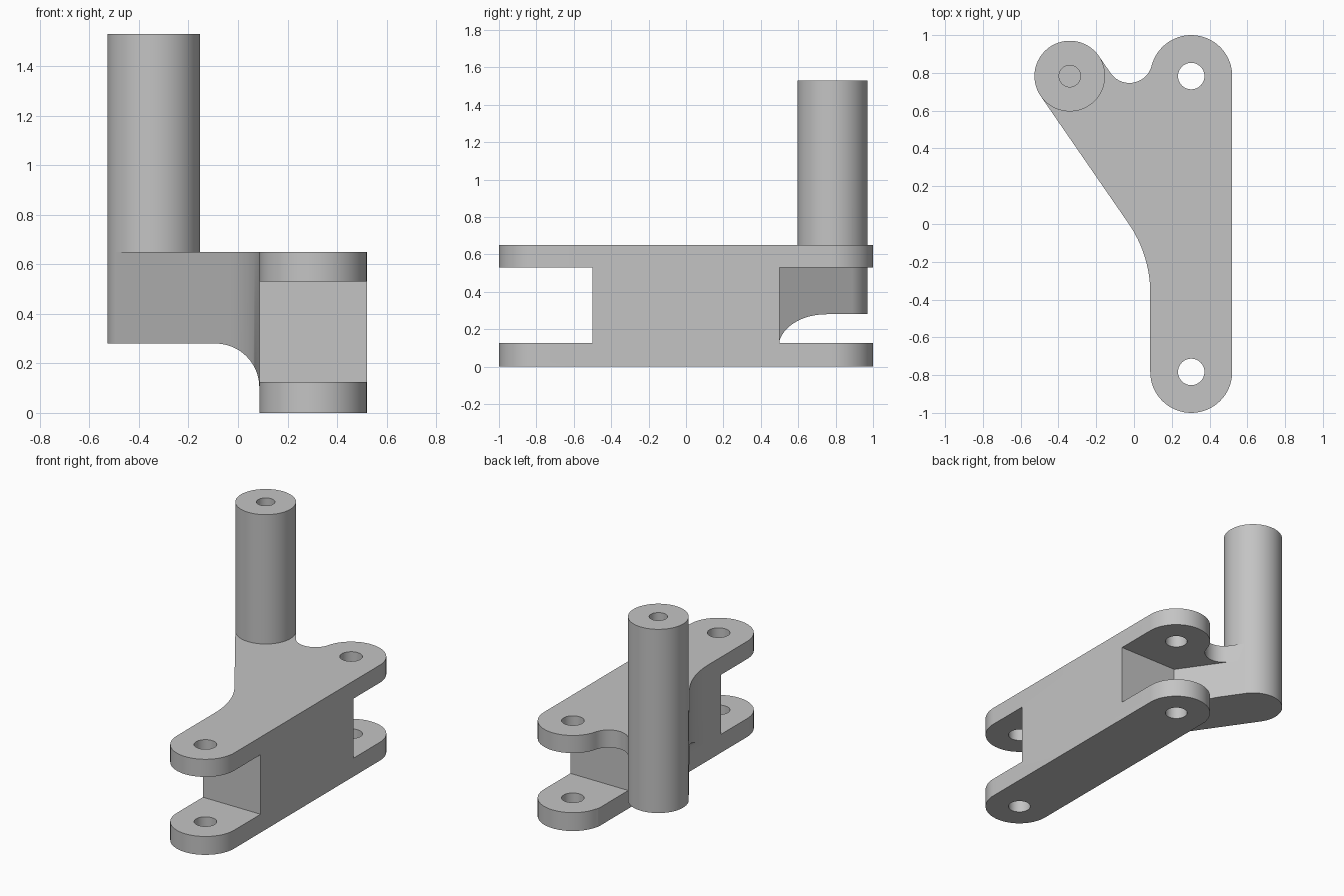
import bpy, bmesh
from math import sin, cos, pi, atan2, radians, sqrt
from mathutils import Vector

cube = bpy.data.objects.get("Cube")
if cube:
    bpy.data.objects.remove(cube, do_unlink=True)

# Main dimensions
LUG_X, LUG_Y, LUG_R, PIN_R = 0.303, 0.783, 0.217, 0.07
POST, POST_R, BORE_R = Vector((-0.34, 0.783)), 0.187, 0.057
HEIGHT, POST_TOP, ARM_Z = 0.65, 1.53, 0.28
SLOT_LOW, SLOT_HIGH, SLOT_Y = 0.125, 0.53, 0.5
SIDE = LUG_X - LUG_R                      # left wall of the bar

grey = bpy.data.materials.new("satin grey")
grey.use_nodes = True
colour = (0.55, 0.55, 0.55, 1)
grey.diffuse_color = colour
grey.node_tree.nodes["Principled BSDF"].inputs["Base Color"].default_value = colour


def arc(centre, r, start, end, n=32):
    """Points on an arc, angles in radians."""
    return [Vector((centre[0] + r * cos(start + (end - start) * i / n),
                    centre[1] + r * sin(start + (end - start) * i / n)))
            for i in range(n + 1)]


def prism(name, outline, low, high, along_y=False):
    """Extrude a closed outline along z, or an x-z outline along y."""
    bm = bmesh.new()
    place = (lambda p, h: (p[0], h, p[1])) if along_y else (lambda p, h: (p[0], p[1], h))
    face = bm.faces.new([bm.verts.new(place(p, low)) for p in outline])
    top = bmesh.ops.extrude_face_region(bm, geom=[face])
    shift = place((0, 0), high - low)
    bmesh.ops.translate(bm, vec=shift,
                        verts=[v for v in top["geom"] if isinstance(v, bmesh.types.BMVert)])
    bmesh.ops.recalc_face_normals(bm, faces=bm.faces)
    mesh = bpy.data.meshes.new(name)
    bm.to_mesh(mesh)
    bm.free()
    ob = bpy.data.objects.new(name, mesh)
    bpy.context.collection.objects.link(ob)
    mesh.materials.append(grey)
    return ob


def disc(name, centre, r, low, high, n=64):
    return prism(name, arc(centre, r, 0, 2 * pi, n)[:-1], low, high)


def combine(body, tool, operation="DIFFERENCE"):
    """Apply a boolean and discard its helper."""
    tool.hide_render = True
    mod = body.modifiers.new(tool.name, "BOOLEAN")
    mod.operation, mod.object, mod.solver = operation, tool, "EXACT"
    bpy.ops.object.select_all(action="DESELECT")
    body.select_set(True)
    bpy.context.view_layer.objects.active = body
    bpy.ops.object.modifier_apply(modifier=mod.name)
    bpy.data.objects.remove(tool, do_unlink=True)


# Slanted arm: its direction and the outward normal of its right wall
tilt = radians(34.6)
along = Vector((-sin(tilt), cos(tilt)))
normal = Vector((cos(tilt), sin(tilt)))
left_touch, right_touch = POST - normal * POST_R, POST + normal * POST_R

# Large blend between the arm and the bar's left wall
bend_r = 0.65
bend_x = SIDE - bend_r
on_arm = bend_x + bend_r * cos(tilt)
reach = (on_arm - left_touch.x) / along.x
bend_y = left_touch.y + reach * along.y - bend_r * sin(tilt)

# Small round notch between the post and the rear lug
notch_r = 0.121
lug = Vector((LUG_X, LUG_Y))
base = right_touch + normal * notch_r - lug
half = base.dot(along)
gap = LUG_R + notch_r
notch = lug + base - along * (half + sqrt(half ** 2 - base.length_squared + gap ** 2))
if notch.y < LUG_Y:
    notch = lug + base - along * (half - sqrt(half ** 2 - base.length_squared + gap ** 2))
to_lug = lug - notch
lug_angle = atan2(to_lug.y, to_lug.x)

# Plan outline, counter-clockwise from the front lug
outline = arc((LUG_X, -LUG_Y), LUG_R, pi, 2 * pi)
outline += arc(lug, LUG_R, 0, lug_angle + pi)
outline += arc(notch, notch_r, lug_angle, -pi + tilt, 24)
outline += [right_touch, POST, left_touch]
outline += arc((bend_x, bend_y), bend_r, tilt, 0, 20)
bracket = prism("bracket", outline, 0, HEIGHT)

# Undercut below the arm, with a rounded root
root_r = 0.177
under = arc((SIDE - root_r, ARM_Z - root_r), root_r, pi / 2, 0, 20)
under += [(SIDE, -0.2), (-1, -0.2), (-1, ARM_Z)]
combine(bracket, prism("undercut", under, bend_y, 1.2, along_y=True))

# Fork slots at both ends; the rear one follows the arm's right wall
front = [(0, -SLOT_Y), (0, -1.2), (1, -1.2), (1, -SLOT_Y)]
corner = right_touch + along * ((SLOT_Y - right_touch.y) / along.y)
far = right_touch + along * 0.4
rear = [corner, (1, SLOT_Y), (1, far.y), far]
for name, shape in (("front_slot", front), ("rear_slot", rear)):
    combine(bracket, prism(name, shape, SLOT_LOW, SLOT_HIGH))

# Pin holes through both forks
for side in (-1, 1):
    combine(bracket, disc("pin_hole", (LUG_X, side * LUG_Y), PIN_R, -0.1, 1, 48))

# Upright post with a blind bore
combine(bracket, disc("post", POST, POST_R, ARM_Z, POST_TOP, 96), "UNION")
combine(bracket, disc("post_bore", POST, BORE_R, POST_TOP - 0.35, POST_TOP + 0.1, 48))

bpy.ops.object.select_all(action="DESELECT")
bracket.select_set(True)
bpy.context.view_layer.objects.active = bracket
bpy.ops.object.shade_smooth_by_angle(angle=radians(30))
